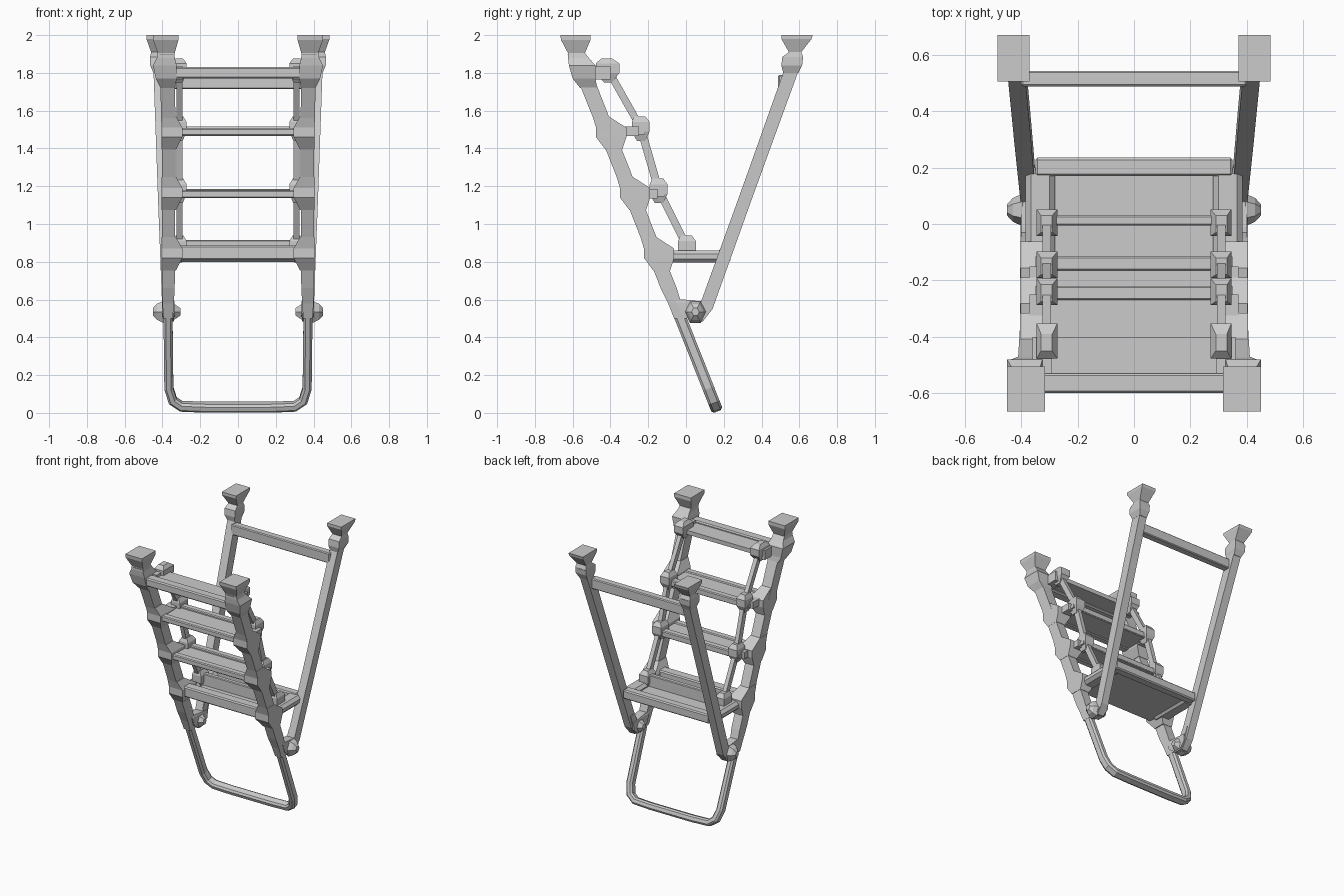
import bpy, bmesh
from mathutils import Vector


def finish(name, bm, mirror):
    bmesh.ops.recalc_face_normals(bm, faces=bm.faces[:])
    me = bpy.data.meshes.new(name)
    bm.to_mesh(me)
    bm.free()
    ob = bpy.data.objects.new(name, me)
    bpy.context.collection.objects.link(ob)
    if mirror:
        ob.modifiers.new("mirror", 'MIRROR')
    return ob


def skin(name, rings, mirror=True):
    """Join rings of points into a capped tube."""
    bm = bmesh.new()
    vr = [[bm.verts.new(p) for p in r] for r in rings]
    for a, b in zip(vr, vr[1:]):
        n = len(a)
        for i in range(n):
            bm.faces.new((a[i], a[(i + 1) % n], b[(i + 1) % n], b[i]))
    bm.faces.new(vr[0])
    bm.faces.new(vr[-1])
    return finish(name, bm, mirror)


def loft(name, sections, mirror=True):
    """Sections are (z, x0, x1, y0, y1) level rectangles."""
    return skin(name, [[(x0, y0, z), (x1, y0, z), (x1, y1, z), (x0, y1, z)]
                       for z, x0, x1, y0, y1 in sections], mirror)


def block(name, x, y, z, mirror=True, bevel=0.0):
    ob = loft(name, [(z[0], *x, *y), (z[1], *x, *y)], mirror)
    if bevel:
        m = ob.modifiers.new("bevel", 'BEVEL')
        m.width, m.segments = bevel, 1
    return ob


def front_y(z):
    return 0.17 - 0.396 * z


def rear_y(z):
    return -0.095 + 0.36 * z


def rear_x(z):
    return 0.355 + 0.034 * z


def front_sec(z, x0, x1, d):
    return (z, x0, x1, front_y(z) - d / 2, front_y(z) + d / 2)


def rear_sec(z, w, d):
    x, y = rear_x(z), rear_y(z)
    return (z, x - w / 2, x + w / 2, y - d / 2, y + d / 2)


# Front rails and the rounded loop handle they run into
loft("front_rail", [front_sec(1.90, 0.335, 0.415, 0.09), front_sec(1.4, 0.33, 0.403, 0.085),
                    front_sec(0.66, 0.335, 0.402, 0.085), front_sec(0.58, 0.34, 0.40, 0.07),
                    front_sec(0.5, 0.345, 0.395, 0.07)])
along = Vector((0, -0.368, 0.930))
flat = Vector((0, 0.930, 0.368))
half = [(0.371, 0.56), (0.366, 0.13), (0.345, 0.065), (0.30, 0.035), (0.17, 0.03)]
path = [Vector((x, front_y(z), z)) for x, z in half + [(-x, z) for x, z in half[::-1]]]
rings = []
for i, p in enumerate(path):
    t = (path[min(i + 1, len(path) - 1)] - path[max(i - 1, 0)]).normalized()
    side = t.cross(flat).normalized()
    w, d = 0.024, 0.031
    rings.append([p + side * w * a + flat * d * b for a, b in
                  [(-1, -0.6), (-0.5, -1), (0.5, -1), (1, -0.6),
                   (1, 0.6), (0.5, 1), (-0.5, 1), (-1, 0.6)]])
skin("loop_handle", rings, False)

# Rear legs and their cross bar
loft("rear_leg", [rear_sec(1.88, 0.062, 0.078), rear_sec(1.16, 0.06, 0.072),
                  rear_sec(0.55, 0.055, 0.075), (0.485, 0.35, 0.395, 0.04, 0.09)])
block("rear_crossbar", (-0.40, 0.40), (0.488, 0.543), (1.715, 1.79), False, 0.006)

# Flared feet with necks and collars
loft("front_foot", [(2.0, 0.315, 0.45, -0.665, -0.505), (1.975, 0.315, 0.45, -0.662, -0.505),
                    (1.905, 0.335, 0.425, -0.625, -0.535), (1.88, 0.335, 0.43, -0.625, -0.515),
                    (1.84, 0.325, 0.45, -0.62, -0.48), (1.77, 0.325, 0.435, -0.60, -0.48),
                    (1.72, 0.333, 0.41, -0.56, -0.47)])
loft("rear_foot", [(2.0, 0.37, 0.485, 0.505, 0.67), (1.98, 0.37, 0.485, 0.505, 0.665),
                   (1.91, 0.385, 0.46, 0.545, 0.61), (1.885, 0.38, 0.465, 0.51, 0.62),
                   (1.84, 0.38, 0.465, 0.505, 0.615), (1.80, 0.388, 0.448, 0.515, 0.595)])

# Steps: thin plates, each with a rim on the back edge
block("tread_top", (-0.34, 0.34), (-0.60, -0.40), (1.785, 1.815), False)
block("tread_top_lip", (-0.34, 0.34), (-0.60, -0.53), (1.77, 1.83), False, 0.008)
for n, z, y0, y1 in [("second", 1.475, -0.46, -0.22), ("third", 1.145, -0.335, -0.115)]:
    block("tread_" + n, (-0.35, 0.35), (y0, y1), (z, z + 0.025), False)
    block("tread_%s_front_lip" % n, (-0.34, 0.34), (y0, y0 + 0.05), (z - 0.008, z + 0.032), False, 0.006)
    block("tread_%s_back_lip" % n, (-0.33, 0.33), (y1 - 0.05, y1), (z - 0.005, z + 0.04), False, 0.006)

# Platform tray
block("platform", (-0.34, 0.34), (-0.17, 0.22), (0.81, 0.832), False)
block("platform_front_lip", (-0.34, 0.34), (-0.195, -0.12), (0.81, 0.885), False, 0.008)
block("platform_middle_bar", (-0.33, 0.33), (-0.005, 0.03), (0.82, 0.915), False, 0.005)
block("platform_rear_bar", (-0.35, 0.35), (0.17, 0.235), (0.80, 0.865), False, 0.008)
block("platform_side", (0.28, 0.385), (-0.15, 0.20), (0.795, 0.86), True, 0.02)

# Corner gussets and sleeves where steps meet the rails
for n, z in [("second", 1.48), ("third", 1.16), ("platform", 0.84)]:
    c = front_y(z)
    loft("rail_sleeve_" + n, [front_sec(z - 0.085, 0.328, 0.404, 0.09),
                              (z - 0.02, 0.295, 0.405, c - 0.06, c + 0.10),
                              (z + 0.03, 0.295, 0.405, c - 0.06, c + 0.10),
                              front_sec(z + 0.09, 0.328, 0.404, 0.085)])

# Slim inner side links with joints
nodes = [(1.82, -0.415), (1.51, -0.24), (1.18, -0.145), (0.88, 0.005)]
for i, ((za, ya), (zb, yb)) in enumerate(zip(nodes, nodes[1:])):
    loft("side_link_%d" % (i + 1), [(za, 0.295, 0.325, ya - 0.022, ya + 0.022),
                                    (zb, 0.295, 0.325, yb - 0.022, yb + 0.022)])
for i, (z, y) in enumerate(nodes):
    r = 0.062 if i == 0 else 0.047
    loft("link_joint_%d" % (i + 1), [(z - 0.07, 0.293, 0.328, y - 0.02, y + 0.025),
                                     (z - 0.02, 0.272, 0.345, y - r, y + r),
                                     (z + 0.03, 0.272, 0.345, y - r, y + r),
                                     (z + (0.055 if i == 0 else 0.06), 0.29, 0.33, y - 0.035, y + 0.025)])
# Short spacer between the top step joint and the rail
block("top_joint_spacer", (0.29, 0.36), (-0.53, -0.40), (1.765, 1.835))
for n, z, y in [("second", 1.49, -0.25), ("third", 1.16, -0.15)]:
    block("joint_spacer_" + n, (0.30, 0.37), (front_y(z), y), (z - 0.025, z + 0.025))

# Hinge bracket and outer knob near the loop
loft("hinge_bracket", [(0.485, 0.34, 0.40, 0.03, 0.075), (0.53, 0.335, 0.402, -0.03, 0.125),
                       (0.585, 0.335, 0.402, -0.05, 0.13), (0.60, 0.34, 0.40, -0.06, -0.01)])
loft("hinge_gusset", [(0.57, 0.34, 0.395, 0.075, 0.13), (0.64, 0.345, 0.39, 0.10, 0.15)])
skin("hinge_knob", [[(x, 0.05 + r * a, 0.535 + r * b) for a, b in
                     [(-0.5, -1), (0.5, -1), (1, 0), (0.5, 1), (-0.5, 1), (-1, 0)]]
                    for x, r in [(0.305, 0.02), (0.335, 0.04), (0.395, 0.058), (0.43, 0.042), (0.45, 0.02)]])
